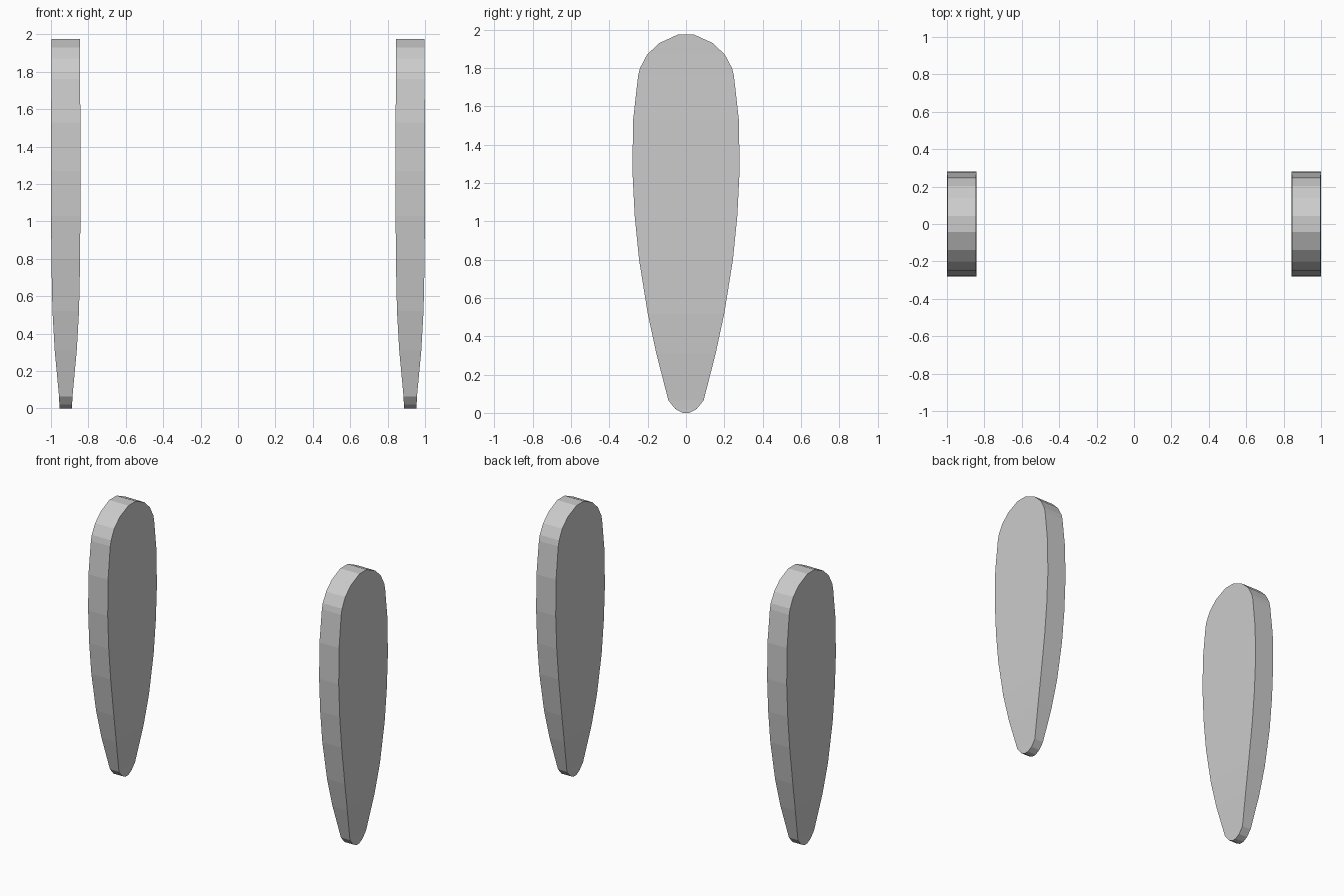
import bpy

if "Cube" in bpy.data.objects:
    bpy.data.objects.remove(bpy.data.objects["Cube"])

# Profile from tip to top: height, half width (y), half thickness (x)
ROWS = [
    (0.0, 0.018, 0.034), (0.02, 0.055, 0.034), (0.065, 0.092, 0.036),
    (0.31, 0.155, 0.059), (0.52, 0.2, 0.071), (0.8, 0.245, 0.077),
    (1.03, 0.268, 0.078), (1.27, 0.28, 0.078), (1.53, 0.276, 0.078),
    (1.76, 0.25, 0.077), (1.8, 0.24, 0.077), (1.87, 0.203, 0.076),
    (1.93, 0.14, 0.076), (1.975, 0.042, 0.076),
]


def make_blade(name, x):
    verts, faces = [], []
    for z, w, t in ROWS:
        verts += [(x - t, -w, z), (x + t, -w, z), (x + t, w, z), (x - t, w, z)]
    for r in range(len(ROWS) - 1):
        a = r * 4
        for i in range(4):
            j = (i + 1) % 4
            faces.append((a + i, a + j, a + 4 + j, a + 4 + i))
    # Close the tip and the top
    n = len(verts)
    faces += [(3, 2, 1, 0), (n - 4, n - 3, n - 2, n - 1)]
    mesh = bpy.data.meshes.new(name)
    mesh.from_pydata(verts, [], faces)
    obj = bpy.data.objects.new(name, mesh)
    bpy.context.collection.objects.link(obj)


# Matching pair of tapered blades
for name, side in (("left_blade", -1), ("right_blade", 1)):
    make_blade(name, side * 0.921)
